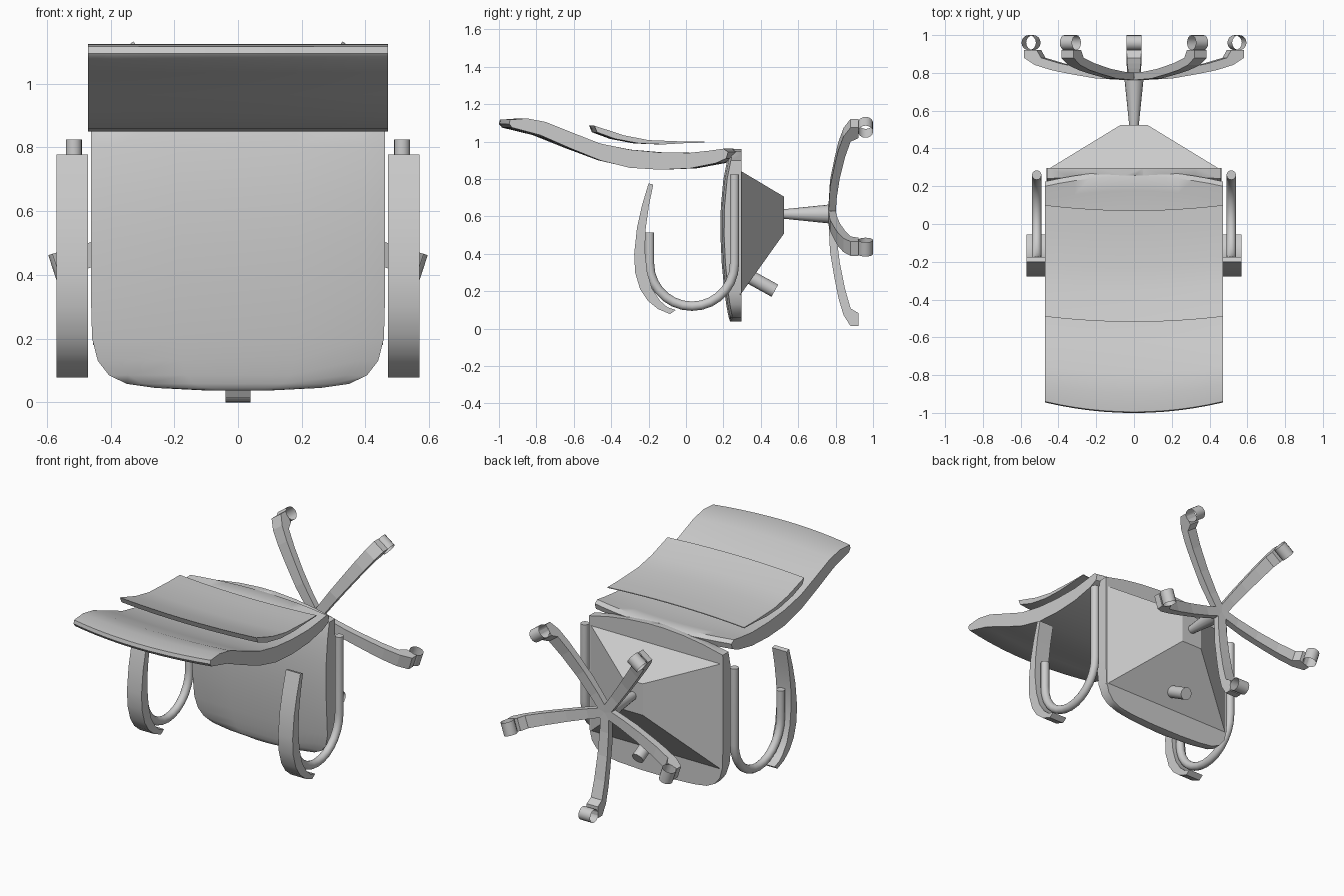
import bpy, bmesh
from math import sin, cos, pi, radians
from mathutils import Vector, Matrix

if "Cube" in bpy.data.objects:
    bpy.data.objects.remove(bpy.data.objects["Cube"])


def loft(name, sections, smooth=None, caps=True):
    """Skin a list of closed rings that all have the same point count."""
    bm = bmesh.new()
    rings = [[bm.verts.new(p) for p in s] for s in sections]
    n = len(rings[0])
    for a, b in zip(rings, rings[1:]):
        for i in range(n):
            j = (i + 1) % n
            bm.faces.new((a[i], a[j], b[j], b[i]))
    if caps:
        bm.faces.new(rings[0])
        bm.faces.new(rings[-1])
    bmesh.ops.recalc_face_normals(bm, faces=bm.faces)
    me = bpy.data.meshes.new(name)
    bm.to_mesh(me)
    bm.free()
    ob = bpy.data.objects.new(name, me)
    bpy.context.collection.objects.link(ob)
    if smooth:
        bpy.ops.object.select_all(action='DESELECT')
        bpy.context.view_layer.objects.active = ob
        ob.select_set(True)
        bpy.ops.object.shade_smooth_by_angle(angle=radians(smooth))
    return ob


def tube(name, path, radii, sides=16, caps=True, side=Vector((1, 0, 0))):
    """Round tube along a path; side is a direction perpendicular to the path."""
    path = [Vector(p) for p in path]
    secs = []
    for i, p in enumerate(path):
        t = (path[min(i + 1, len(path) - 1)] - path[max(i - 1, 0)]).normalized()
        v = t.cross(side).normalized()
        secs.append([p + radii[i] * (cos(2 * pi * k / sides) * side + sin(2 * pi * k / sides) * v)
                     for k in range(sides)])
    return loft(name, secs, 40, caps)


# Backrest: S-shaped profile (y, z), ends bowed across the width
back_prof = [(-.94, 1.117), (-.85, 1.124), (-.75, 1.105), (-.6, 1.045), (-.46, .99),
             (-.3, .957), (-.14, .942), (.02, .94), (.13, .952), (.2, .962), (.225, .945),
             (.215, .91), (.16, .885), (.02, .857), (-.14, .85), (-.3, .86), (-.46, .9),
             (-.62, .965), (-.78, 1.035), (-.93, 1.075), (-.945, 1.095)]
xs = [.47 * k / 6 for k in range(-6, 7)]
loft("backrest", [[(x, y + .055 * (1 - (x / .47) ** 2) * (y + .36) / .58, z)
                   for y, z in back_prof] for x in xs], 40)

# Thin wedge panel behind the backrest
panel_prof = [(-.49, 1.085), (-.33, 1.033), (-.2, 1.008), (0, 1.0), (.1, 1.0),
              (.1, .995), (0, .992), (-.12, .985), (-.25, .99), (-.38, 1.015), (-.475, 1.05)]
loft("back_panel", [[(x, y - .028 * (1 - (x / .47) ** 2), z)
                     for y, z in panel_prof] for x in xs], 30)

# Seat cushion: rows of (z, half width, front y)
seat_rows = [(.037, .1, .237), (.045, .26, .233), (.058, .35, .229), (.085, .405, .223),
             (.13, .44, .215), (.2, .458, .205), (.35, .462, .191), (.5, .462, .184),
             (.65, .462, .186), (.8, .462, .2), (.9, .46, .22), (.93, .325, .228),
             (.95, .19, .234), (.96, .05, .238)]
loft("seat", [[(-w, .296, z), (-w, f + .02, z), (-.85 * w, f + .008, z), (-.4 * w, f, z),
               (.4 * w, f, z), (.85 * w, f + .008, z), (w, f + .02, z), (w, .296, z)]
              for z, w, f in seat_rows], 40)

# Pyramid-shaped housing under the seat
loft("seat_housing", [[(-w, y, a), (w, y, a), (w, y, b), (-w, y, b)]
                      for w, y, a, b in ((.455, .29, .18, .845), (.07, .525, .51, .705))])

# Adjustment lever and tapered post
HUB_Z = .613
tube("lever", [(0, .33, .283), (0, .475, .203)], [.037, .037])
tube("post", [(0, .51, HUB_Z), (0, .78, HUB_Z)], [.024, .052])

# Five-spoke base, each leg ending in an open caster ring; profile is (radius, y)
leg_prof = [(0, .76), (.2, .77), (.35, .795), (.45, .815), (.54, .842), (.6, .88), (.6, .922),
            (.53, .922), (.505, .88), (.4, .85), (.26, .822), (.12, .805), (0, .8)]
for i in range(5):
    turn = Matrix.Translation((0, 0, HUB_Z)) @ Matrix.Rotation(2 * pi * i / 5, 4, 'Y')
    leg = loft("base_leg", [[(s * (.028 + .02 * r), y, -r) for r, y in leg_prof] for s in (-1, 1)])
    ring = [[(x, .96 + .04 * cos(a), -.573 + .04 * sin(a))
             for a in (2 * pi * k / 16 for k in range(16))] for x in (-.04, .04)]
    caster = loft("caster", ring, 40, caps=False)
    leg.matrix_world = turn
    caster.matrix_world = turn

# Armrests: J-shaped tube and curved pad on both sides
pad_prof = [(-.2, .777), (-.235, .66), (-.262, .54), (-.277, .4), (-.272, .3), (-.245, .21),
            (-.205, .15), (-.15, .105), (-.085, .078), (-.055, .1), (-.1, .115), (-.14, .15),
            (-.18, .21), (-.207, .3), (-.22, .42), (-.215, .54), (-.198, .66), (-.175, .77)]
for s in (-1, 1):
    path = [(s * .515, -.195, .515)]
    path += [(s * .515, .032 - .227 * cos(pi * k / 14), .347 - .227 * sin(pi * k / 14))
             for k in range(15)]
    path += [(s * .515, .259, .825)]
    tube("arm_tube", path, [.025] * len(path))
    loft("arm_pad", [[(s * x, y, z) for y, z in pad_prof] for x in (.47, .57)], 30)
